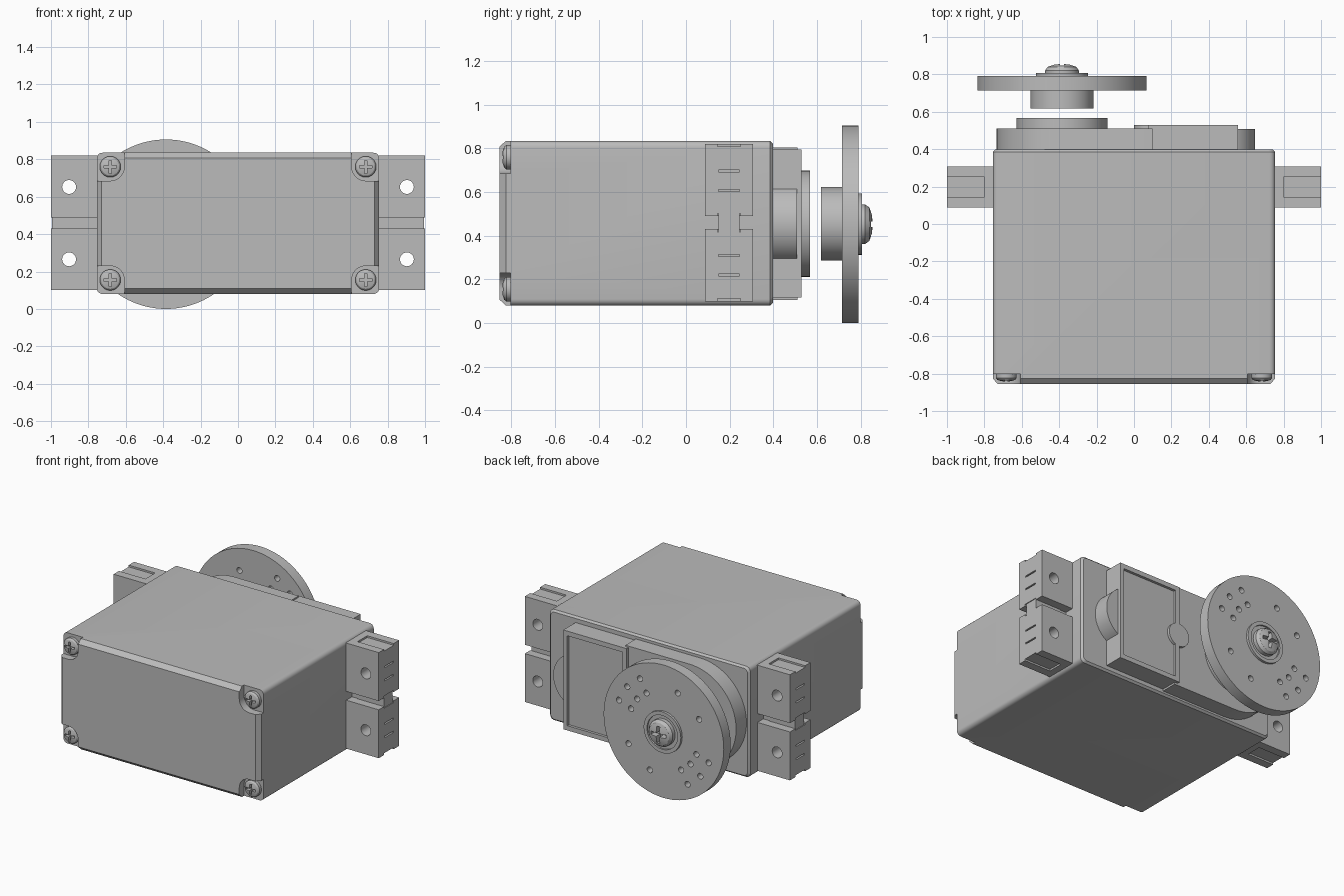
import bpy, bmesh
from math import sin, cos, pi, radians

if "Cube" in bpy.data.objects:
    bpy.data.objects.remove(bpy.data.objects["Cube"], do_unlink=True)

grey = bpy.data.materials.new("plain grey")
grey.use_nodes = True
grey.diffuse_color = (0.5, 0.5, 0.5, 1)
grey.node_tree.nodes["Principled BSDF"].inputs["Base Color"].default_value = (0.5, 0.5, 0.5, 1)

AXIS_X, AXIS_Z = -0.385, 0.455    # output shaft


def circle(cx, cz, r, n=64, start=0.0, sweep=2 * pi):
    closed = sweep >= 2 * pi
    steps = n if closed else n - 1
    return [(cx + r * cos(start + sweep * i / steps),
             cz + r * sin(start + sweep * i / steps)) for i in range(n)]


def rect(x0, x1, z0, z1):
    return [(x0, z0), (x1, z0), (x1, z1), (x0, z1)]


def rounded(x0, x1, z0, z1, r):
    corners = [(x1 - r, z1 - r), (x0 + r, z1 - r), (x0 + r, z0 + r), (x1 - r, z0 + r)]
    return [p for i, (cx, cz) in enumerate(corners)
            for p in circle(cx, cz, r, 6, i * pi / 2, pi / 2)]


def loft(name, sections):
    """Solid through (y, outline) sections, stacked along y."""
    bm = bmesh.new()
    rings = [[bm.verts.new((x, y, z)) for x, z in outline] for y, outline in sections]
    for a, b in zip(rings, rings[1:]):
        for i in range(len(a)):
            j = (i + 1) % len(a)
            bm.faces.new((a[i], a[j], b[j], b[i]))
    bm.faces.new(rings[0])
    bm.faces.new(rings[-1])
    bmesh.ops.recalc_face_normals(bm, faces=bm.faces)
    mesh = bpy.data.meshes.new(name)
    bm.to_mesh(mesh)
    bm.free()
    mesh.materials.append(grey)
    obj = bpy.data.objects.new(name, mesh)
    bpy.context.collection.objects.link(obj)
    return obj


def prism(name, outline, y0, y1):
    return loft(name, [(y0, outline), (y1, outline)])


def turned(name, cx, cz, profile, n=64):
    return loft(name, [(y, circle(cx, cz, r, n)) for r, y in profile])


def boolean(obj, others, operation="DIFFERENCE"):
    bpy.context.view_layer.objects.active = obj
    for other in others:
        other.hide_render = True
        mod = obj.modifiers.new("boolean", "BOOLEAN")
        mod.operation, mod.object, mod.solver = operation, other, "EXACT"
        bpy.ops.object.modifier_apply(modifier=mod.name)
        bpy.data.objects.remove(other, do_unlink=True)


def finish(obj):
    bpy.ops.object.select_all(action="DESELECT")
    obj.select_set(True)
    bpy.context.view_layer.objects.active = obj
    bpy.ops.object.shade_smooth_by_angle(angle=radians(30))


def cross_screw(name, cx, cz, r, base, direction, height):
    """Domed head with a cross recess."""
    top = base + direction * height
    head = turned(name, cx, cz, [
        (r, base), (r, base + direction * height * 0.55),
        (r * 0.85, base + direction * height * 0.8),
        (r * 0.5, base + direction * height * 0.95), (r * 0.2, top)], 40)
    a, b = r * 0.62, r * 0.13
    y0, y1 = sorted((base + direction * height * 0.4, top + direction * 0.02))
    boolean(head, [prism("cutter", rect(cx - a, cx + a, cz - b, cz + b), y0, y1),
                   prism("cutter", rect(cx - b, cx + b, cz - a, cz + a), y0, y1)])
    finish(head)


# Main case with chamfered front and screw pockets
case = loft("case", [
    (-0.855, rounded(-0.73, 0.73, 0.108, 0.808, 0.02)),
    (-0.825, rounded(-0.755, 0.755, 0.08, 0.835, 0.03)),
    (0.385, rounded(-0.755, 0.755, 0.08, 0.835, 0.03)),
    (0.398, rounded(-0.743, 0.743, 0.092, 0.823, 0.03))])
pockets = []
for sx in (-1, 1):
    for sz, cz in ((-1, 0.155), (1, 0.76)):
        shape = [(0.12, -0.075), (0.12, 0.12), (-0.075, 0.12)] + \
            circle(0, 0, 0.075, 10, pi, pi / 2)
        pockets.append(prism("cutter", [(sx * (0.683 + u), cz + sz * v) for u, v in shape],
                             -0.9, -0.803))
boolean(case, pockets)
finish(case)

# Case screws
for side, sx in (("right", -1), ("left", 1)):
    for level, cz in (("lower", 0.155), ("upper", 0.76)):
        cross_screw(f"{side}_{level}_case_screw", sx * 0.683, cz, 0.056, -0.80, -1, 0.042)

# Mounting ears with bolt holes and end slits
for side, sx in (("right", -1), ("left", 1)):
    def span(a, b, z0, z1):
        return rect(min(sx * a, sx * b), max(sx * a, sx * b), z0, z1)
    for level, z0, z1, hole in (("lower", 0.1, 0.43, 0.265), ("upper", 0.49, 0.82, 0.652)):
        ear = prism(f"{side}_{level}_ear", span(0.74, 1.0, z0, z1), 0.088, 0.308)
        cuts = [turned("cutter", sx * 0.903, hole, [(0.037, 0.0), (0.037, 0.4)], 32)]
        # end slits and shallow channels on the outer edge
        for offset in (-0.045, 0.045):
            cuts.append(prism("cutter", span(0.965, 1.05, hole + offset - 0.005,
                                             hole + offset + 0.005), 0.15, 0.245))
        for edge in (z0, z1):
            cuts.append(prism("cutter", span(0.8, 1.05, edge - 0.012, edge + 0.012),
                              0.145, 0.25))
        boolean(ear, cuts)
        finish(ear)
    prism(f"{side}_ear_web", span(0.74, 0.995, 0.41, 0.51), 0.15, 0.245)

# Gear housing: round end blended into a straight block
housing_outline = circle(AXIS_X, AXIS_Z, 0.35, 40, pi / 2, pi) + \
    [(0.1, AXIS_Z - 0.35), (0.1, AXIS_Z + 0.35)]
finish(prism("gear_housing", housing_outline, 0.37, 0.51))
finish(turned("end_gear_bump", 0.46, AXIS_Z, [(0.186, 0.37), (0.186, 0.508)]))
finish(turned("middle_gear_bump", 0.08, AXIS_Z, [(0.08, 0.45), (0.08, 0.53)], 40))

# Raised block with a recessed lid
block = prism("housing_block", rect(0.078, 0.555, 0.118, 0.795), 0.37, 0.53)
boolean(block, [prism("cutter", rect(0.108, 0.525, 0.15, 0.763), 0.512, 0.6)])

# Shaft collar
finish(turned("shaft_collar", AXIS_X, AXIS_Z, [(0.243, 0.49), (0.243, 0.568)]))

# Horn: hub and drilled disc
finish(turned("horn_hub", AXIS_X, AXIS_Z, [(0.168, 0.618), (0.168, 0.72)]))
disc = turned("horn_disc", AXIS_X, 0.453, [(0.453, 0.715), (0.453, 0.79)], 96)
drills = []
for half in (0, 180):
    spots = [(r, a) for r in (0.36, 0.262) for a in (20, 40, 60)] + [(0.308, 110), (0.308, 150)]
    for r, a in spots:
        t = radians(a + half)
        drills.append(turned("cutter", AXIS_X + r * cos(t), 0.453 + r * sin(t),
                             [(0.02, 0.69), (0.02, 0.82)], 16))
boolean(disc, drills)
finish(disc)

# Horn boss and screw
boss = turned("horn_boss", AXIS_X, 0.453, [(0.14, 0.77), (0.14, 0.806)])
boolean(boss, [turned("cutter", AXIS_X, 0.453, [(0.115, 0.795), (0.115, 0.85)])])
finish(boss)
cross_screw("horn_screw", AXIS_X, 0.453, 0.09, 0.78, 1, 0.075)
